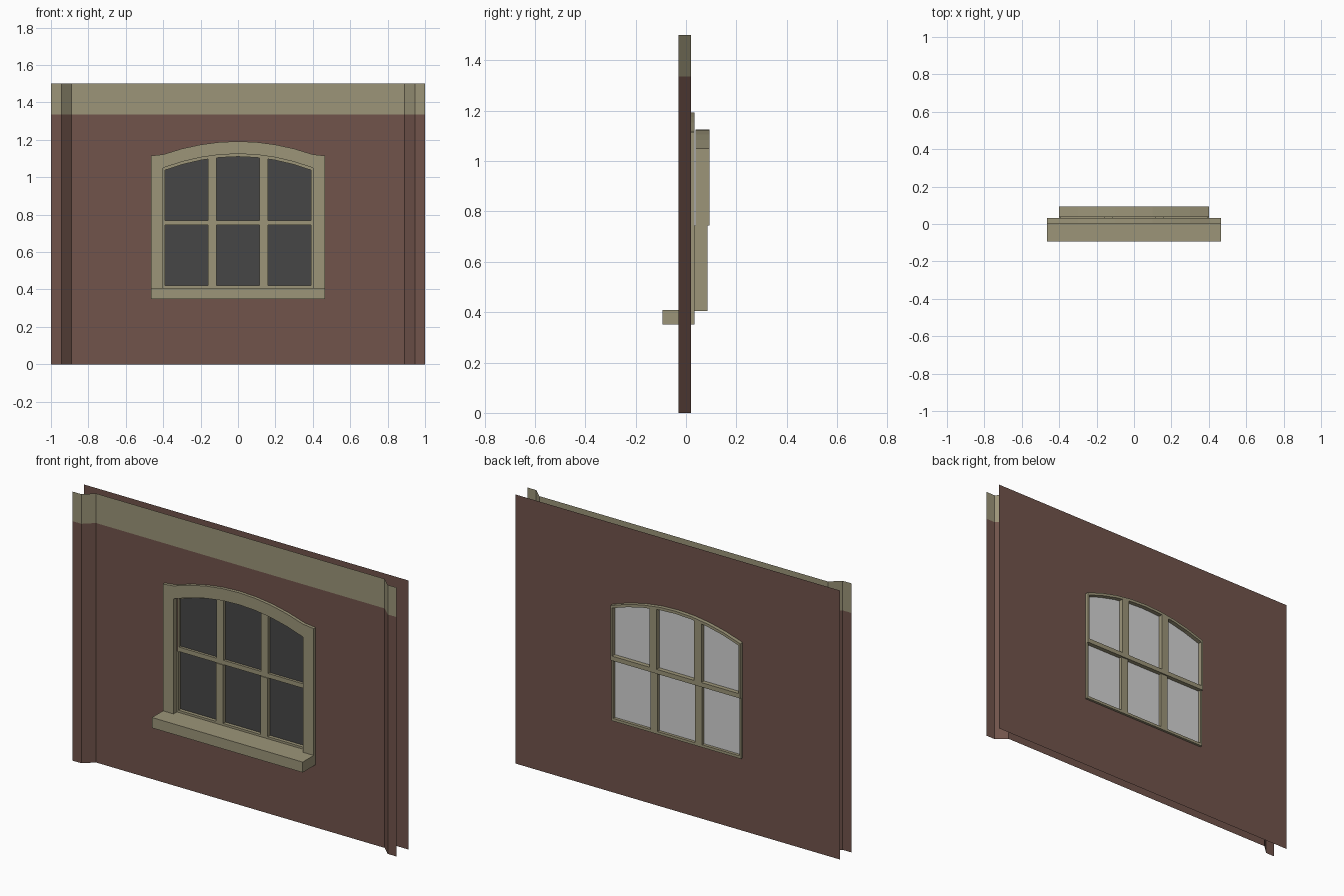
import bpy, bmesh

if "Cube" in bpy.data.objects:
    bpy.data.objects.remove(bpy.data.objects["Cube"])

def srgb(r, g, b):
    return [((c / 255 + 0.055) / 1.055) ** 2.4 for c in (r, g, b)] + [1.0]

def material(name, rgb):
    m = bpy.data.materials.new(name)
    m.diffuse_color = srgb(*rgb)
    m.use_nodes = True
    m.node_tree.nodes["Principled BSDF"].inputs["Base Color"].default_value = m.diffuse_color
    return m

BRICK = material("red_brown_wall", (113, 84, 75))
STONE = material("olive_stone", (156, 149, 121))
DARK = material("dark_glass", (70, 70, 70))
LIGHT = material("light_glass", (212, 212, 212))

W = 0.40                                   # half width of the opening
SILL_Z, RAIL_Z = 0.405, 0.745
SEG = 8
ARCH_X = [-W + 2 * W * i / SEG for i in range(SEG + 1)]

def arch(x, apex, rise=0.075):
    return apex - rise * (x / W) ** 2

class Part:
    """Collects faces with shared vertices and turns them into an object."""
    def __init__(self):
        self.bm, self.cache = bmesh.new(), {}

    def face(self, pts, mat=0):
        vs = []
        for p in pts:
            k = tuple(round(c, 5) for c in p)
            if k not in self.cache:
                self.cache[k] = self.bm.verts.new(k)
            if self.cache[k] not in vs:
                vs.append(self.cache[k])
        if len(vs) > 2:
            self.bm.faces.new(vs).material_index = mat

    def strip(self, outer, inner, y0, y1, closed=False):
        """Solid strip between two matching (x, z) outlines."""
        n = len(outer)
        at = lambda p, y: (p[0], y, p[1])
        for i in range(n if closed else n - 1):
            a, b, c, d = outer[i], outer[(i + 1) % n], inner[(i + 1) % n], inner[i]
            for y in (y0, y1):
                self.face([at(p, y) for p in (a, b, c, d)])
            for p, q in ((a, b), (c, d)):
                if p != q:
                    self.face([at(p, y0), at(q, y0), at(q, y1), at(p, y1)])
        if not closed:
            for i in (0, -1):
                p, q = outer[i], inner[i]
                self.face([at(p, y0), at(q, y0), at(q, y1), at(p, y1)])

    def box(self, x0, x1, y0, y1, z0, z1):
        self.strip([(x0, z1), (x1, z1)], [(x0, z0), (x1, z0)], y0, y1)

    def done(self, name, mats, solid=True):
        if solid:
            bmesh.ops.recalc_face_normals(self.bm, faces=self.bm.faces)
        me = bpy.data.meshes.new(name)
        self.bm.to_mesh(me)
        self.bm.free()
        for m in mats:
            me.materials.append(m)
        ob = bpy.data.objects.new(name, me)
        bpy.context.collection.objects.link(ob)

def sheet(name, xs, depth, ranges, mats, back=False):
    """Thin sheet in columns; ranges(x) lists (z0, z1, material) spans."""
    part = Part()
    for a, b in zip(xs, xs[1:]):
        mid = (a + b) / 2
        for lo, hi, m in ranges(mid):
            pts = [(a, depth(a), lo(a)), (b, depth(b), lo(b)),
                   (b, depth(b), hi(b)), (a, depth(a), hi(a))]
            part.face(pts[::-1] if back else pts, m)
    part.done(name, mats, solid=False)

def const(v):
    return lambda x: v

def opening_top(x):
    return arch(x, 1.125)

# wall sheets with arched opening, raised edge strips and top band
def front_depth(x):
    return -0.03 if abs(x) > 0.94 else 0.02

def front_spans(x):
    top = [(const(1.335), const(1.5), 1)]
    if abs(x) < W:
        return [(const(0), const(SILL_Z), 0), (opening_top, const(1.335), 0)] + top
    return [(const(0), const(1.335), 0)] + top

def back_spans(x):
    if abs(x) < W:
        return [(const(0), const(SILL_Z), 0), (opening_top, const(1.5), 0)]
    return [(const(0), const(1.5), 0)]

sheet("front_wall", [-1, -0.945, -0.89] + ARCH_X + [0.89, 0.945, 1],
      front_depth, front_spans, [BRICK, STONE])
sheet("back_wall", [-1] + ARCH_X + [1], const(0.073), back_spans, [BRICK], back=True)

# stone casing around the opening, with square ears
outer = [(-0.465, SILL_Z), (-0.465, 1.115)] + [(x, arch(x, 1.192, 0.07)) for x in ARCH_X] \
    + [(0.465, 1.115), (0.465, SILL_Z)]
rim = [(x, opening_top(x)) for x in ARCH_X]
inner = [(-W, SILL_Z), rim[0]] + rim + [rim[-1], (W, SILL_Z)]
casing = Part()
casing.strip(outer, inner, 0.003, 0.033)
casing.done("window_casing", [STONE])

# projecting sill
sill = Part()
sill.box(-0.465, 0.465, -0.094, 0.033, 0.35, 0.408)
sill.done("window_sill", [STONE])

# upper sash (arched) and lower sash, each with two mullions
G = 0.39
def glass_top(x):
    return arch(x, 1.11, 0.072)

MULLIONS = [(-0.16, -0.115), (0.115, 0.16)]
upper = Part()
upper.strip([(-W, RAIL_Z)] + rim + [(W, RAIL_Z)],
            [(-G, 0.77)] + [(x * G / W, glass_top(x)) for x in ARCH_X] + [(G, 0.77)],
            0.038, 0.094, closed=True)
for x0, x1 in MULLIONS:
    upper.strip([(x0, glass_top(x0) + 0.003), (x1, glass_top(x1) + 0.003)],
                [(x0, 0.77), (x1, 0.77)], 0.038, 0.094)
upper.done("upper_sash", [STONE])

lower = Part()
lower.strip([(-W, RAIL_Z), (-W, SILL_Z), (W, SILL_Z), (W, RAIL_Z)],
            [(-G, RAIL_Z), (-G, 0.42), (G, 0.42), (G, RAIL_Z)], 0.033, 0.086)
for x0, x1 in MULLIONS:
    lower.box(x0, x1, 0.033, 0.086, 0.42, RAIL_Z)
lower.done("lower_sash", [STONE])

# glass panes: dark from outside, light from inside
PANES = [(-G, -0.16), (-0.115, 0.115), (0.16, G)]
def pane_spans(x):
    return [(const(0.42), const(RAIL_Z), 0),
            (const(0.77), lambda v: glass_top(v) + 0.003, 0)]

for i, (x0, x1) in enumerate(PANES):
    xs = [x0] + [x for x in ARCH_X if x0 < x < x1] + [x1]
    sheet(f"outer_glass_{i + 1}", xs, const(0.052), pane_spans, [DARK])
    sheet(f"inner_glass_{i + 1}", xs, const(0.070), pane_spans, [LIGHT], back=True)
